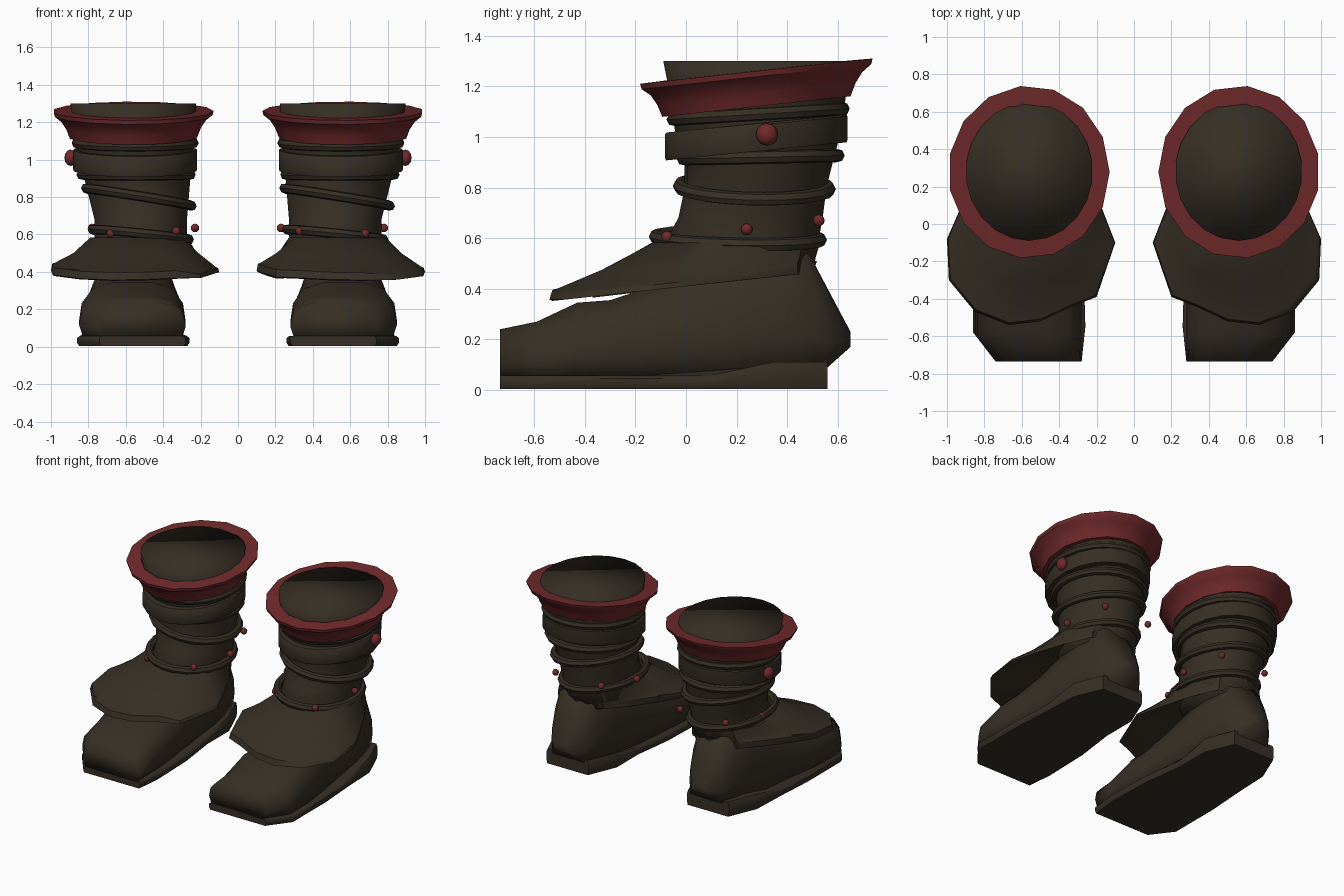
import bpy, bmesh, math
from mathutils import Vector

if "Cube" in bpy.data.objects:
    bpy.data.objects.remove(bpy.data.objects["Cube"])


def material(name, rgb):
    m = bpy.data.materials.new(name)
    m.diffuse_color = (*rgb, 1)
    m.use_nodes = True
    m.node_tree.nodes["Principled BSDF"].inputs["Base Color"].default_value = m.diffuse_color
    return m


BROWN = material("dark brown leather", (0.037, 0.028, 0.018))
RED = material("deep red trim", (0.165, 0.023, 0.025))


def finish(name, bm, mat, s, angle=40):
    """Mirror for the left boot (s = -1), fix normals, shade and link."""
    for v in bm.verts:
        v.co.x *= s
    bmesh.ops.recalc_face_normals(bm, faces=bm.faces)
    me = bpy.data.meshes.new(name)
    bm.to_mesh(me)
    bm.free()
    me.materials.append(mat)
    me.shade_smooth()
    me.set_sharp_from_angle(angle=math.radians(angle))
    ob = bpy.data.objects.new(name, me)
    bpy.context.scene.collection.objects.link(ob)
    return ob


def loft(name, rings, mat, s, closed=False, angle=40):
    """Skin equal-length rings; cap both ends unless the loft closes on itself."""
    bm = bmesh.new()
    vs = [[bm.verts.new(p) for p in r] for r in rings]
    n = len(vs[0])
    pairs = list(zip(vs, vs[1:])) + ([(vs[-1], vs[0])] if closed else [])
    for a, b in pairs:
        for i in range(n):
            j = (i + 1) % n
            bm.faces.new((a[i], a[j], b[j], b[i]))
    if not closed:
        bm.faces.new(vs[0])
        bm.faces.new(vs[-1])
    return finish(name, bm, mat, s, angle)


def ellipse(cx, cy, rx, ry, z, n, tx=0, ty=0):
    pts = []
    for i in range(n):
        a = 2 * math.pi * (i + 0.5) / n
        x, y = rx * math.cos(a), ry * math.sin(a)
        pts.append((cx + x, cy + y, z + tx * x + ty * y))
    return pts


def band(name, cx, cy, rx, ry, z, profile, mat, s, n=22, tx=0, ty=0, angle=40):
    """Sweep a closed (radial, height) profile around a tilted ellipse."""
    rings = [ellipse(cx, cy, rx + dr, ry + dr, z + dz, n, tx, ty) for dr, dz in profile]
    return loft(name, rings, mat, s, True, angle)


def round_profile(r, n=7):
    return [(r * math.cos(2 * math.pi * i / n), r * math.sin(2 * math.pi * i / n)) for i in range(n)]


def stud(name, p, r, mat, s, squash=1.0):
    bm = bmesh.new()
    bmesh.ops.create_uvsphere(bm, u_segments=8, v_segments=6, radius=r)
    for v in bm.verts:
        v.co.x *= squash
        v.co += Vector(p)
    finish(name, bm, mat, s, 60)


SOLE = [(.28, -.735), (.74, -.735), (.86, -.58), (.86, -.2), (.84, .1), (.83, .35), (.74, .56),
        (.40, .56), (.31, .35), (.31, .1), (.27, -.2), (.26, -.55)]
# foot sections: y, centre x, half width, bottom z, top z
FOOT = [(-.735, .51, .23, .05, .24), (-.59, .565, .285, .05, .27), (-.43, .565, .285, .05, .345),
        (-.3, .565, .275, .05, .355), (-.1, .56, .25, .05, .42), (.1, .56, .23, .05, .5),
        (.3, .56, .21, .06, .57), (.47, .56, .18, .07, .57), (.56, .56, .14, .09, .4),
        (.65, .56, .06, .17, .23)]
SECTION = [(-.92, 0), (-1, .3), (-.95, .62), (-.75, .88), (-.35, 1), (.35, 1),
           (.75, .88), (.95, .62), (1, .3), (.92, 0)]
# shaft sections: z, centre x, centre y, radius x, radius y
SHAFT = [(.45, .53, .24, .24, .26), (.6, .52, .225, .25, .3), (.68, .52, .255, .25, .285),
         (.8, .53, .275, .27, .28), (.92, .54, .29, .29, .295), (1.03, .55, .285, .31, .33),
         (1.15, .55, .285, .325, .345), (1.3, .56, .28, .34, .37)]
FLAP = [(.99, -.3), (1.0, -.08), (.93, .08), (.83, .28), (.73, .44), (.54, .5), (.36, .44),
        (.26, .28), (.17, .08), (.1, -.1), (.2, -.39), (.33, -.44), (.5, -.52), (.67, -.54), (.85, -.47)]


def flap_ring(t, dz, s):
    """Flap outline blended by t towards the ankle; the rim is thinner on the +x side."""
    out = []
    for x, y in FLAP:
        a = math.atan2(y - .2, x - .54)
        ex, ey = .53 + .27 * math.cos(a), .2 + .33 * math.sin(a)
        thin = .45 if (x - .55) * s > .25 and dz > 0 else 1
        z0 = .345 + .11 * (y + .54)
        z = z0 + dz * thin
        out.append((x + (ex - x) * t, y + (ey - y) * t, z + (.585 - z) * t))
    return out


def build_boot(side, s):
    # sole with raised heel edge
    def sole_ring(k, top):
        return [(.56 + (x - .56) * k, y, (.11 if y > .3 else .055) * top + .005)
                for x, y in SOLE]
    loft(side + "_sole", [sole_ring(.97, 0), sole_ring(1, .3), sole_ring(1, .75), sole_ring(.95, .97)],
         BROWN, s, angle=50)

    # foot upper
    loft(side + "_foot", [[(cx + w * u, y, zb + (zt - zb) * v) for u, v in SECTION]
                          for y, cx, w, zb, zt in FOOT], BROWN, s, angle=95)

    # shaft, closed at the top
    loft(side + "_shaft", [ellipse(cx, cy, rx, ry, z, 22) for z, cx, cy, rx, ry in SHAFT],
         BROWN, s, angle=110)

    # skirt-like instep flap with thick rim
    loft(side + "_instep_flap", [flap_ring(.6, -.06, s), flap_ring(.03, 0, s), flap_ring(0, .012, s),
                                 flap_ring(.03, .045, s), flap_ring(.09, .04, s),
                                 flap_ring(.5, .02, s), flap_ring(1, 0, s)], BROWN, s, angle=40)

    # folded edge of the flap, on the -x side of both boots
    if s < 0:
        fold = [(.9, .08, .455), (.96, -.08, .43), (.955, -.26, .41), (.84, -.43, .395)]
    else:
        fold = [(.19, .07, .45), (.135, -.1, .425), (.175, -.24, .41), (.225, -.37, .395)]
    loft(side + "_flap_fold", [[(x + dx, y, z + dz) for dx, dz in
                                ((.022, -.03), (.022, .016), (-.022, .016), (-.022, -.03))]
                               for x, y, z in fold], BROWN, s)

    # wrapped cords, spiralling the same way on both boots
    coil = round_profile(.027)
    band(side + "_ankle_cord", .52, .205, .26, .325, .6, coil, BROWN, s, tx=-.10 * s, ty=-.02)
    band(side + "_middle_cord", .53, .27, .285, .295, .8, coil, BROWN, s, tx=-.16 * s, ty=-.02)
    band(side + "_upper_cord", .545, .295, .295, .305, .92, coil, BROWN, s, ty=.02)
    band(side + "_collar_cord", .55, .285, .315, .335, 1.09, coil, BROWN, s, ty=.06)

    # wide strap
    band(side + "_strap", .55, .278, .315, .345, .998,
         [(-.03, -.055), (.016, -.055), (.02, -.045), (.02, .048), (.014, .055), (-.03, .055)],
         BROWN, s, n=20, ty=.1)

    # flared red collar with a stepped lip
    band(side + "_collar", .562, .278, .34, .37, 1.26,
         [(-.005, .002), (.092, 0), (.086, -.022), (.05, -.05), (.024, -.09), (.004, -.14), (-.04, -.14)],
         RED, s, n=15, ty=.109, angle=35)

    # red studs: strap button and ankle beads
    stud(side + "_strap_button", (.895, .32, 1.01), .044, RED, s, .75)
    for i, p in enumerate([(.78, .24, .635), (.68, -.075, .605), (.33, -.04, .618),
                           (.23, .24, .635), (.69, .525, .67), (.32, .525, .67)]):
        stud(f"{side}_ankle_bead_{i + 1}", p, .023, RED, s)


build_boot("right", 1)
build_boot("left", -1)
